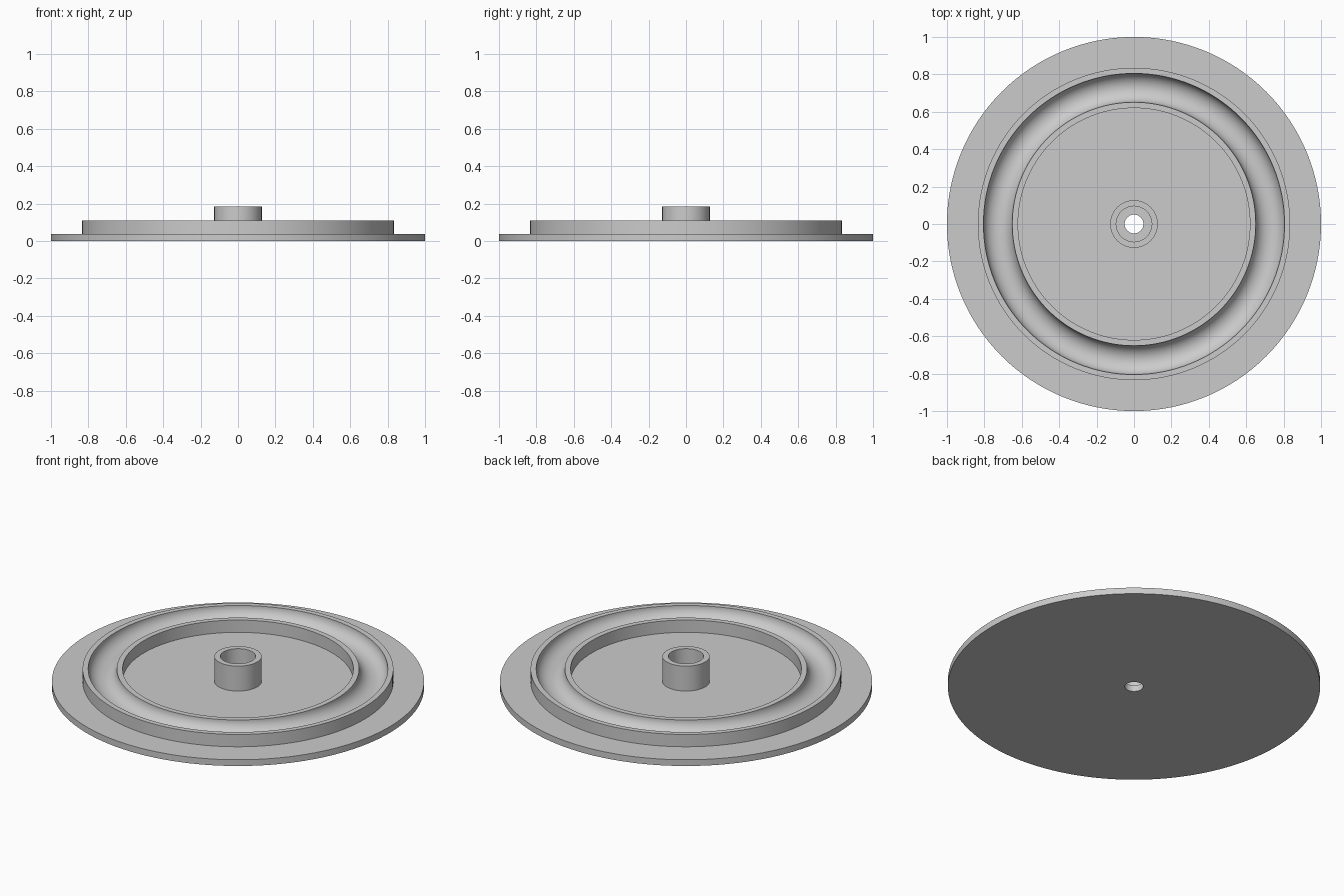
import bpy
import bmesh
from math import cos, sin, pi, radians

SEGMENTS = 128

if "Cube" in bpy.data.objects:
    bpy.data.objects.remove(bpy.data.objects["Cube"], do_unlink=True)

grey = bpy.data.materials.new("plain grey")
grey.use_nodes = True
grey.diffuse_color = (0.6, 0.6, 0.6, 1)
grey.node_tree.nodes["Principled BSDF"].inputs["Base Color"].default_value = grey.diffuse_color


def lathe(name, profile):
    """Turn a closed (radius, height) outline around the z axis."""
    bm = bmesh.new()
    verts = [bm.verts.new((r, 0, z)) for r, z in profile]
    edges = [bm.edges.new((a, b)) for a, b in zip(verts, verts[1:] + verts[:1])]
    bmesh.ops.spin(bm, geom=verts + edges, cent=(0, 0, 0), axis=(0, 0, 1),
                   angle=2 * pi, steps=SEGMENTS, use_merge=True)
    bmesh.ops.remove_doubles(bm, verts=bm.verts, dist=1e-5)
    bmesh.ops.recalc_face_normals(bm, faces=bm.faces)
    mesh = bpy.data.meshes.new(name)
    bm.to_mesh(mesh)
    bm.free()
    mesh.materials.append(grey)
    obj = bpy.data.objects.new(name, mesh)
    bpy.context.collection.objects.link(obj)
    bpy.ops.object.select_all(action="DESELECT")
    obj.select_set(True)
    bpy.context.view_layer.objects.active = obj
    bpy.ops.object.shade_smooth_by_angle(angle=radians(30))
    return obj


hole, plate_top, ring_top, hub_top = 0.05, 0.037, 0.11, 0.185
sunk = 0.02  # raised parts are seated inside the plate

# Flat disc with a small centre hole
lathe("base_plate", [(hole, 0), (1, 0), (1, plate_top), (hole, plate_top)])

# Raised ring with a half-round channel in its top
mid, half_width, depth = 0.728, 0.077, 0.071
steps = 28
channel = [(mid + half_width * cos(pi * i / steps),
            ring_top - depth * sin(pi * i / steps)) for i in range(steps + 1)]
lathe("grooved_ring", [(0.62, sunk), (0.835, sunk), (0.835, ring_top)]
      + channel + [(0.62, ring_top)])

# Hollow centre hub
lathe("center_hub", [(0.095, sunk), (0.127, sunk), (0.127, hub_top), (0.095, hub_top)])
